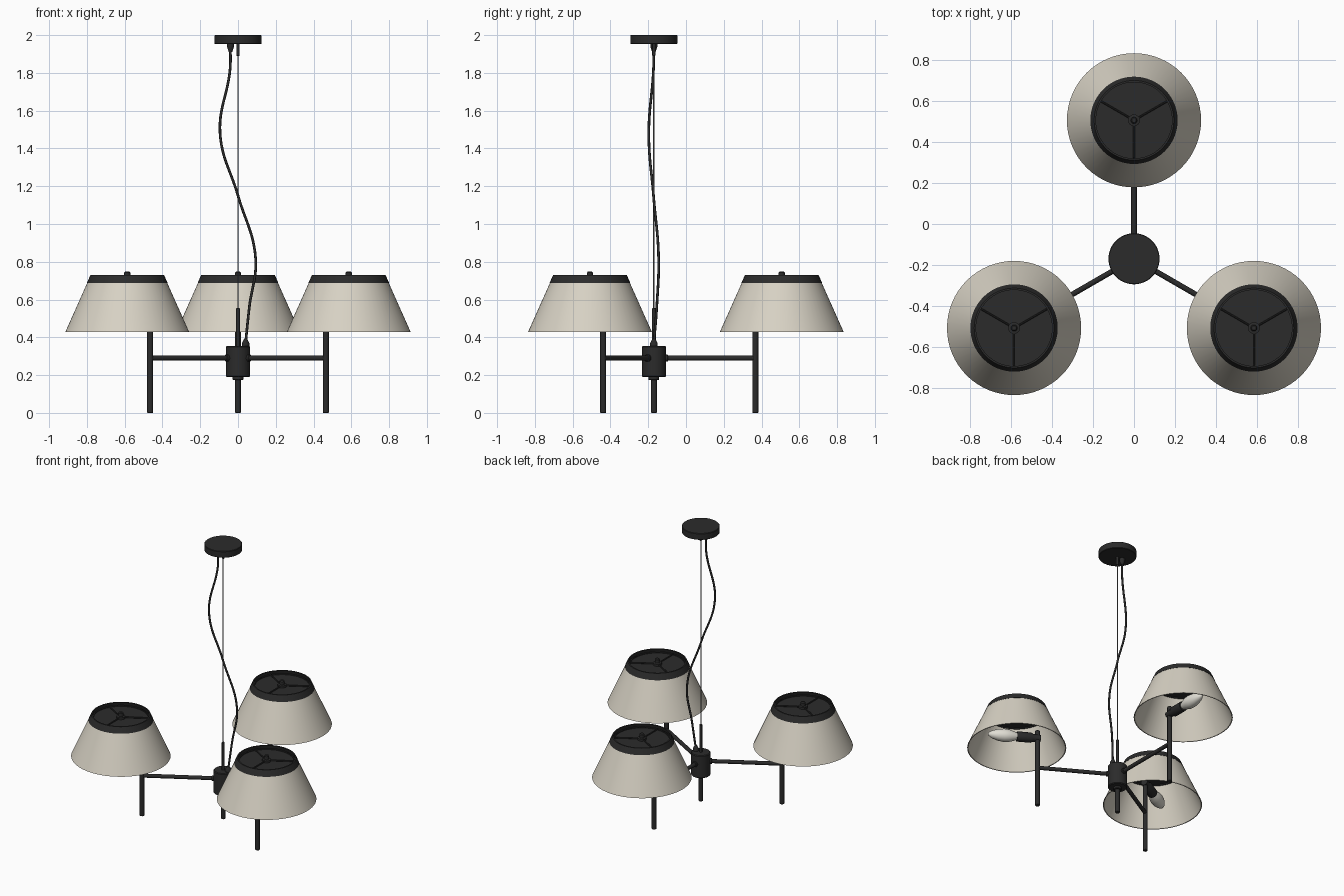
import bpy, bmesh
from math import radians, sin, cos, pi
from mathutils import Vector, Matrix

cube = bpy.data.objects.get("Cube")
if cube:
    bpy.data.objects.remove(cube)


def material(name, rgb, rough=0.6):
    m = bpy.data.materials.new(name)
    m.use_nodes = True
    m.diffuse_color = (*rgb, 1)
    shader = m.node_tree.nodes["Principled BSDF"]
    shader.inputs["Base Color"].default_value = (*rgb, 1)
    shader.inputs["Roughness"].default_value = rough
    return m


BLACK = material("matte black", (0.024, 0.024, 0.024))
CREAM = material("cream fabric", (0.68, 0.64, 0.55))
STEEL = material("steel wire", (0.15, 0.15, 0.15))
GLASS = material("frosted bulb", (0.75, 0.73, 0.66))

HUB = Vector((0, -0.17, 0))
UP = Vector((0, 0, 1))


def lathe(name, profile, mat, at=HUB, axis=UP, sides=32):
    """Revolve (radius, height) points around an axis through a point."""
    bm = bmesh.new()
    verts = [bm.verts.new((r, 0, z)) for r, z in profile]
    edges = [bm.edges.new(pair) for pair in zip(verts, verts[1:])]
    bmesh.ops.spin(bm, geom=verts + edges, cent=(0, 0, 0), axis=UP,
                   angle=2 * pi, steps=sides, use_duplicate=False)
    bmesh.ops.remove_doubles(bm, verts=bm.verts, dist=0.0001)
    bmesh.ops.recalc_face_normals(bm, faces=bm.faces)
    turn = UP.rotation_difference(axis).to_matrix().to_4x4()
    bm.transform(Matrix.Translation(at) @ turn)
    mesh = bpy.data.meshes.new(name)
    bm.to_mesh(mesh)
    bm.free()
    mesh.materials.append(mat)
    obj = bpy.data.objects.new(name, mesh)
    bpy.context.collection.objects.link(obj)
    bpy.ops.object.select_all(action='DESELECT')
    obj.select_set(True)
    bpy.context.view_layer.objects.active = obj
    bpy.ops.object.shade_smooth_by_angle(angle=radians(35))
    return obj


def rod(name, start, end, radius, mat=BLACK, sides=16, bevel=0.003):
    """Round bar with softened ends."""
    span = end - start
    h, b = span.length, min(bevel, radius * 0.4)
    profile = [(0, 0), (radius - b, 0), (radius, b),
               (radius, h - b), (radius - b, h), (0, h)]
    return lathe(name, profile, mat, start, span.normalized(), sides)


def level(z, x=0):
    return HUB + Vector((x, 0, z))


# Ceiling canopy, suspension wire and its ferrules
rod("ceiling_canopy", level(1.953), level(2.0), 0.125, sides=48)
rod("wire_ferrule", level(1.89), level(1.955), 0.009)
rod("suspension_wire", level(0.55), level(1.9), 0.0035, STEEL, 8)
lathe("canopy_cable_gland", [(0, 1.91), (0.009, 1.91), (0.019, 1.94),
                             (0.019, 1.955), (0, 1.955)], BLACK, level(0, -0.04))

# Central hub with its stems
rod("hub", level(0.19), level(0.355), 0.064, sides=40, bevel=0.005)
rod("hub_lower_collar", level(0.173), level(0.192), 0.028)
rod("hub_lower_stem", level(0), level(0.18), 0.016)
rod("hub_upper_stem", level(0.35), level(0.555), 0.010)
lathe("hub_cable_gland", [(0, 0.35), (0.02, 0.35), (0.02, 0.368),
                          (0.009, 0.39), (0, 0.39)], BLACK, level(0, 0.04))

# Loose power cord
cord = bpy.data.curves.new("power_cord", 'CURVE')
cord.dimensions = '3D'
cord.bevel_depth = 0.007
cord.bevel_resolution = 2
cord.use_fill_caps = True
path = [(-0.04, -0.17, 1.93), (-0.042, -0.172, 1.82), (-0.095, -0.197, 1.48),
        (0, -0.172, 1.15), (0.093, -0.145, 0.82), (0.06, -0.155, 0.56),
        (0.04, -0.17, 0.37)]
spline = cord.splines.new('BEZIER')
spline.bezier_points.add(len(path) - 1)
for point, co in zip(spline.bezier_points, path):
    point.co = co
    point.handle_left_type = point.handle_right_type = 'AUTO'
cord.materials.append(BLACK)
bpy.context.collection.objects.link(bpy.data.objects.new("power_cord", cord))

# Three arms, each with post, lamp and shade
for i, angle in enumerate((90, 210, 330), 1):
    out = Vector((cos(radians(angle)), sin(radians(angle)), 0))
    post = HUB + out * 0.537
    centre = HUB + out * 0.677

    rod(f"arm_{i}", level(0.29) + out * 0.05, post + UP * 0.29, 0.0135)
    rod(f"arm_collar_{i}", level(0.29) + out * 0.055, level(0.29) + out * 0.075, 0.019)
    rod(f"post_{i}", post, post + UP * 0.57, 0.016)

    # Sideways socket and candle bulb
    lamp = post + UP * 0.515
    lathe(f"lamp_socket_{i}", [(0, -0.02), (0.022, -0.02), (0.026, 0.03),
                               (0.034, 0.045), (0.034, 0.14), (0, 0.14)],
          BLACK, lamp, out, 24)
    lathe(f"bulb_{i}", [(0.022, 0.135), (0.032, 0.16), (0.042, 0.195), (0.044, 0.225),
                        (0.039, 0.265), (0.026, 0.305), (0.012, 0.328), (0, 0.335)],
          GLASS, lamp, out, 24)

    # Conical shade wall, top band and recessed lid
    lathe(f"shade_{i}", [(0.328, 0.428), (0.211, 0.69), (0.205, 0.69),
                         (0.322, 0.428), (0.328, 0.428)], CREAM, centre, sides=64)
    lathe(f"shade_band_{i}", [(0.2135, 0.688), (0.195, 0.73), (0.186, 0.73),
                              (0.199, 0.688), (0.2135, 0.688)], BLACK, centre, sides=64)
    rod(f"shade_lid_{i}", centre + UP * 0.693, centre + UP * 0.703, 0.198, sides=48)
    lathe(f"lid_ring_{i}", [(0.18, 0.702), (0.18, 0.709), (0.187, 0.709),
                            (0.187, 0.702)], BLACK, centre, sides=48)

    # Spider spokes and finial
    hub_top = centre + UP * 0.71
    for j, turn in enumerate((30, 150, 270), 1):
        tip = Vector((cos(radians(turn)), sin(radians(turn)), 0)) * 0.184
        rod(f"spoke_{i}_{j}", hub_top, hub_top + tip, 0.005, sides=8)
    lathe(f"finial_{i}", [(0, 0.70), (0.029, 0.70), (0.029, 0.718), (0.016, 0.72),
                          (0.016, 0.742), (0.011, 0.748), (0, 0.748)],
          BLACK, centre, sides=20)
